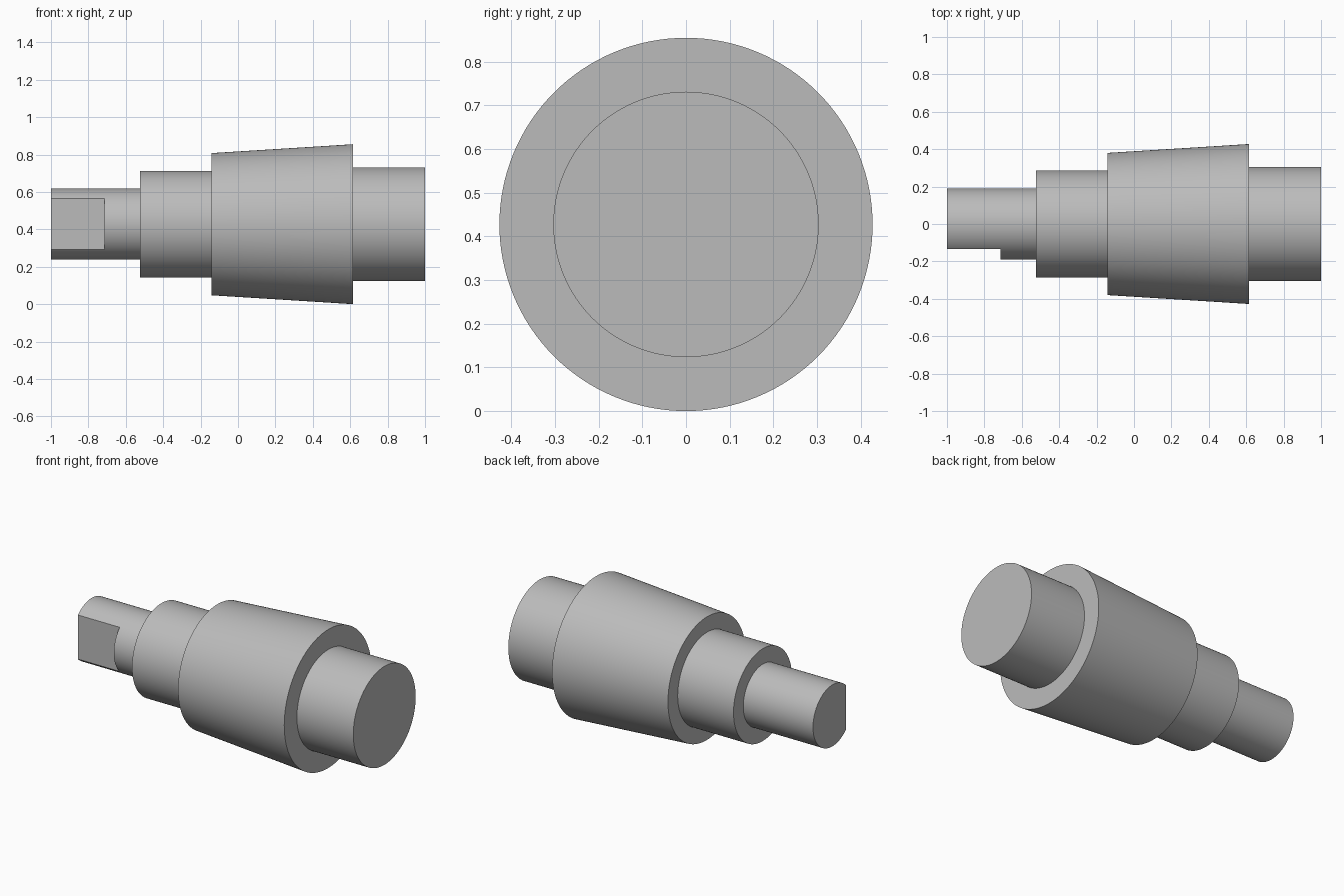
import bpy
import bmesh
import math
from mathutils import Matrix, Vector

cube = bpy.data.objects.get("Cube")
if cube:
    bpy.data.objects.remove(cube, do_unlink=True)

AXIS_Z = 0.4275
SEGMENTS = 128

steel = bpy.data.materials.new("plain_grey")
steel.use_nodes = True
grey = (0.5, 0.5, 0.5, 1)
steel.diffuse_color = grey
steel.node_tree.nodes["Principled BSDF"].inputs["Base Color"].default_value = grey


def make_object(name, bm):
    bmesh.ops.recalc_face_normals(bm, faces=bm.faces)
    mesh = bpy.data.meshes.new(name)
    bm.to_mesh(mesh)
    bm.free()
    mesh.materials.append(steel)
    obj = bpy.data.objects.new(name, mesh)
    bpy.context.collection.objects.link(obj)
    return obj


# Stepped shaft: (x, radius) profile turned around the long axis
profile = [(-1, 0.19), (-0.524, 0.19), (-0.524, 0.285), (-0.143, 0.285),
           (-0.143, 0.38), (0.615, 0.4275), (0.615, 0.304), (1, 0.304)]
bm = bmesh.new()
rings = []
for x, r in profile:
    ring = []
    for i in range(SEGMENTS):
        a = math.tau * i / SEGMENTS
        ring.append(bm.verts.new((x, r * math.cos(a), AXIS_Z + r * math.sin(a))))
    rings.append(ring)
for a, b in zip(rings, rings[1:]):
    for i in range(SEGMENTS):
        j = (i + 1) % SEGMENTS
        bm.faces.new((a[i], a[j], b[j], b[i]))
bm.faces.new(rings[0])
bm.faces.new(rings[-1])
shaft = make_object("stepped_shaft", bm)

# Flat milled into the front of the thin end
bm = bmesh.new()
bmesh.ops.create_cube(bm, size=1)
bmesh.ops.scale(bm, vec=(0.485, 0.2, 0.6), verts=bm.verts)
bmesh.ops.translate(bm, vec=(-0.9575, -0.2325, AXIS_Z), verts=bm.verts)
cutter = make_object("flat_cutter", bm)
cutter.hide_render = True

cut = shaft.modifiers.new("key_flat", "BOOLEAN")
cut.operation = "DIFFERENCE"
cut.solver = "EXACT"
cut.object = cutter

bpy.ops.object.select_all(action="DESELECT")
shaft.select_set(True)
bpy.context.view_layer.objects.active = shaft
bpy.ops.object.modifier_apply(modifier=cut.name)
bpy.data.objects.remove(cutter, do_unlink=True)
bpy.ops.object.shade_smooth_by_angle(angle=math.radians(30))
